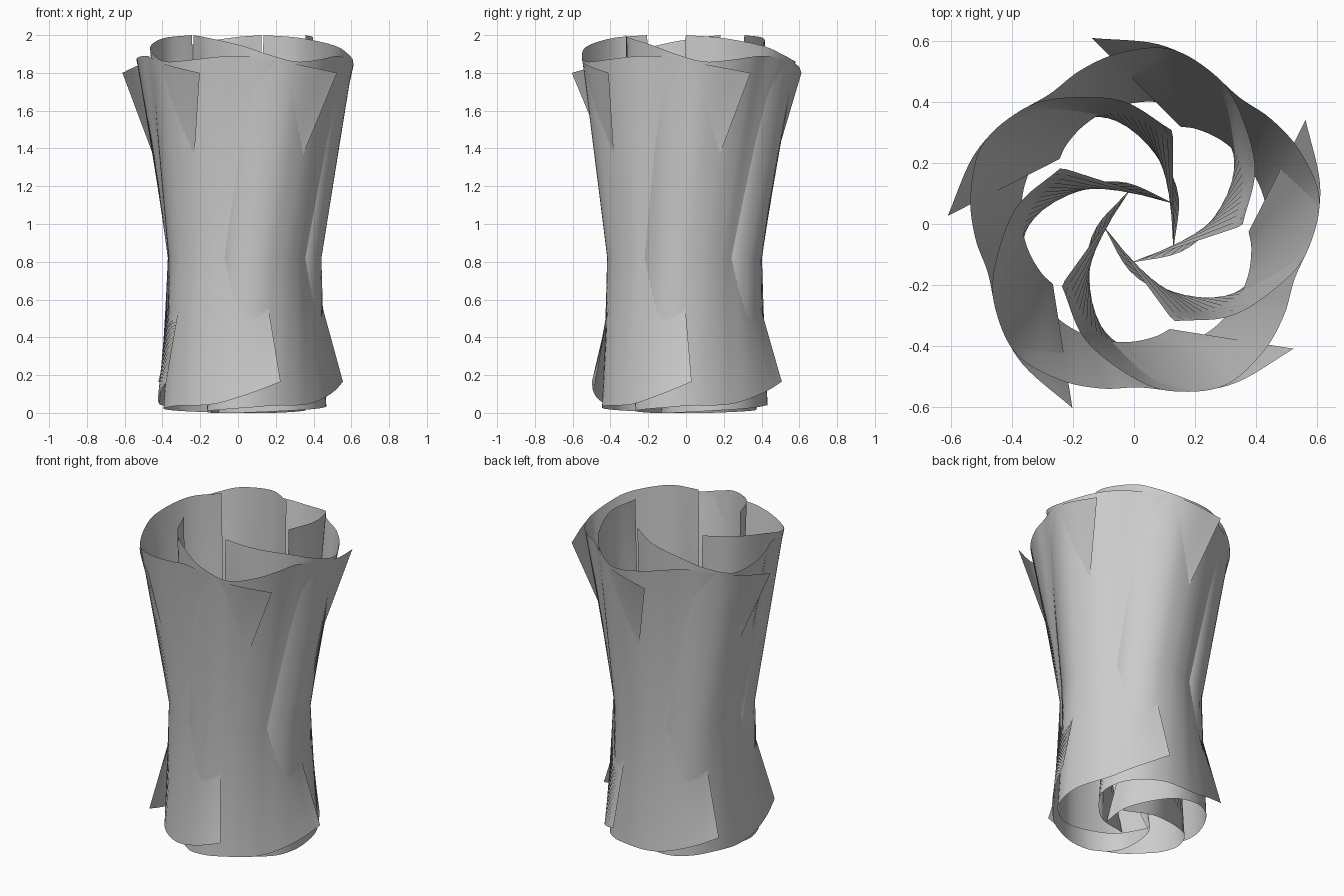
import bpy, bmesh, math
from mathutils import Vector

if "Cube" in bpy.data.objects:
    bpy.data.objects.remove(bpy.data.objects["Cube"])

AXIS = Vector((0.027, -0.007, 0.0))   # centre of the five-fold pattern

# Section curves of one curled sheet, outer edge to inner edge: (angle, radius, height)
TOP = [(321, .64, 1.80), (301, .60, 1.84), (285, .562, 1.87), (269, .53, 1.89),
       (256, .55, 1.885), (242, .573, 1.87), (226, .59, 1.86), (211, .558, 1.90),
       (197, .51, 1.945), (172, .42, 1.985), (145, .33, 2.0)]
WAIST = [(285, .35, .82), (277, .365, .82), (266, .38, .82), (255, .392, .82),
         (244, .402, .82), (230, .41, .82), (214, .415, .82), (199, .41, .83),
         (184, .395, .85), (165, .36, .88), (143, .31, .92)]
FOOT = [(292, .53, .165), (280, .493, .12), (266, .465, .08), (252, .445, .05),
        (238, .44, .04), (222, .44, .04), (205, .44, .03), (187, .42, .02),
        (165, .34, .01), (120, .17, 0), (33, .132, 0)]
STEPS = 6


def to_point(key):
    a, r, z = key
    a = math.radians(a)
    return Vector((r * math.cos(a), r * math.sin(a), z))


def smooth_curve(keys):
    """Catmull-Rom curve through the section keys."""
    p = [to_point(k) for k in keys]
    p = [2 * p[0] - p[1]] + p + [2 * p[-1] - p[-2]]
    out = []
    for i in range(1, len(p) - 2):
        a, b, c, d = p[i - 1:i + 3]
        for s in range(STEPS):
            t = s / STEPS
            out.append(0.5 * (2 * b + (c - a) * t + (2 * a - 5 * b + 4 * c - d) * t * t
                              + (3 * b - a - 3 * c + d) * t ** 3))
    out.append(p[-2])
    for v in out:
        v.z = min(2.0, max(0.0, v.z))
    return out


# One thin sheet lofted through its foot, waist and top sections
bm = bmesh.new()
rows = [[bm.verts.new(v) for v in smooth_curve(k)] for k in (FOOT, WAIST, TOP)]
for low, high in zip(rows, rows[1:]):
    for i in range(len(low) - 1):
        bm.faces.new((low[i + 1], low[i], high[i], high[i + 1]))
mesh = bpy.data.meshes.new("curled_sheet")
bm.to_mesh(mesh)
bm.free()

# Five interlocking copies around the axis
for i in range(5):
    sheet = bpy.data.objects.new(f"curled_sheet_{i + 1}", mesh)
    sheet.location = AXIS
    sheet.rotation_euler.z = math.radians(72 * i)
    bpy.context.collection.objects.link(sheet)
    sheet.select_set(True)
    bpy.context.view_layer.objects.active = sheet
bpy.ops.object.shade_smooth_by_angle(angle=math.radians(45))
